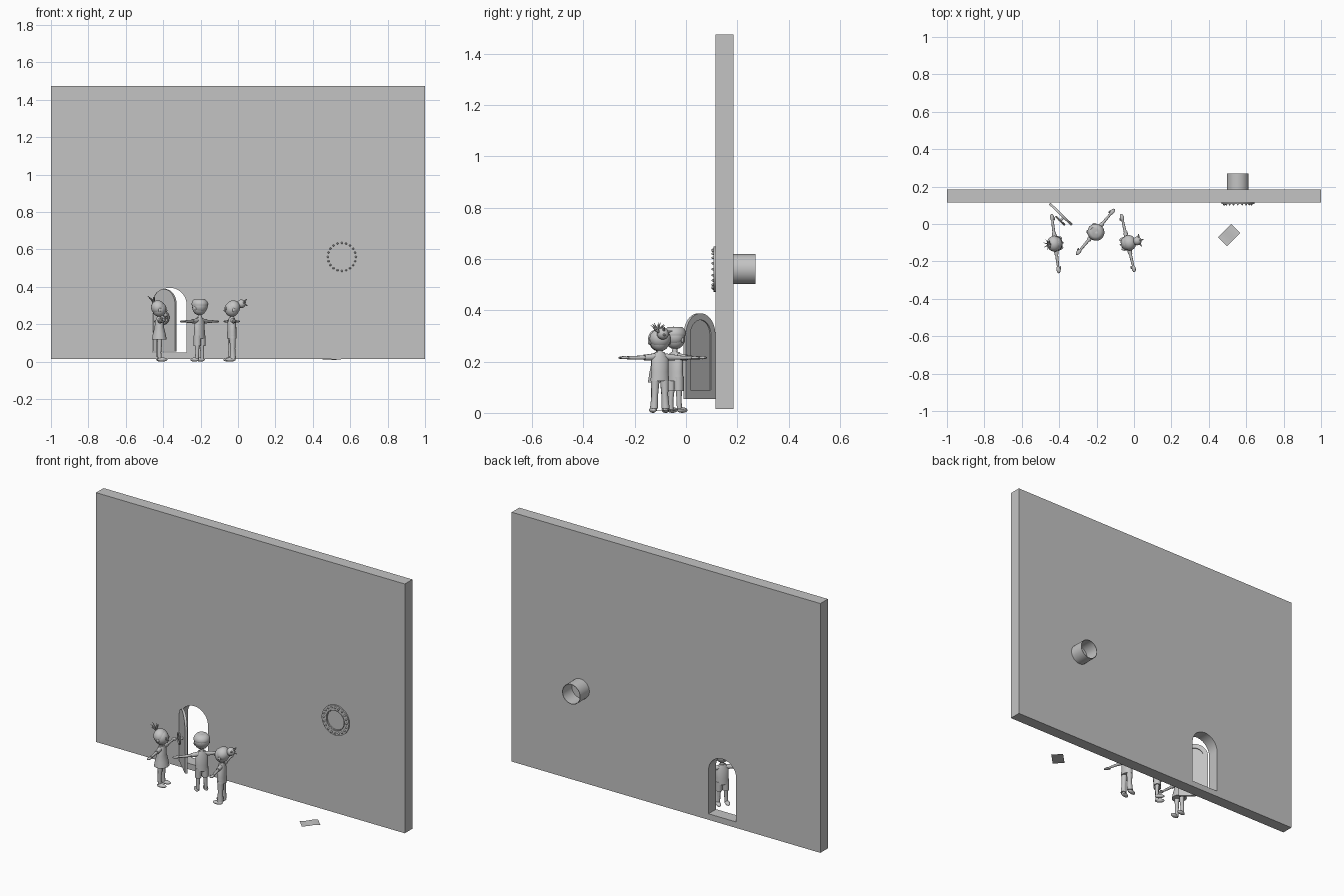
import bpy, bmesh, math
from mathutils import Matrix, Vector

if "Cube" in bpy.data.objects:
    bpy.data.objects.remove(bpy.data.objects["Cube"])

grey = bpy.data.materials.new("light_grey")
grey.diffuse_color = (0.55, 0.55, 0.55, 1)
grey.use_nodes = True
grey.node_tree.nodes["Principled BSDF"].inputs["Base Color"].default_value = grey.diffuse_color
ID = Matrix.Identity(4)


def add_mesh(name, me, M=ID, angle=40):
    me.transform(M)
    me.materials.clear()
    me.materials.append(grey)
    for p in me.polygons:
        p.use_smooth = True
    me.set_sharp_from_angle(angle=math.radians(angle))
    ob = bpy.data.objects.new(name, me)
    bpy.context.scene.collection.objects.link(ob)
    return ob


def finish(name, bm, M=ID, angle=40):
    bmesh.ops.recalc_face_normals(bm, faces=bm.faces)
    me = bpy.data.meshes.new(name)
    bm.to_mesh(me)
    bm.free()
    return add_mesh(name, me, M, angle)


def ball(name, c, r, M=ID, tilt=0, n=18):
    bm = bmesh.new()
    bmesh.ops.create_uvsphere(bm, u_segments=n, v_segments=max(6, n // 2 + 2), radius=1)
    bm.transform(Matrix.Translation(c) @ Matrix.Rotation(tilt, 4, 'Y') @ Matrix.Diagonal((*r, 1)))
    return finish(name, bm, M, 80)


def loft(name, axis, secs, M=ID, n=16):
    """secs: (centre, radius 1, radius 2); rings stand across the Y or Z axis."""
    bm = bmesh.new()
    rings = []
    for c, a, b in secs:
        ring = []
        for i in range(n):
            t = 2 * math.pi * i / n
            u, v = a * math.cos(t), b * math.sin(t)
            ring.append(bm.verts.new(Vector(c) + Vector((u, v, 0) if axis == 'Z' else (u, 0, v))))
        rings.append(ring)
    for p, q in zip(rings, rings[1:]):
        for i in range(n):
            bm.faces.new((p[i], p[(i + 1) % n], q[(i + 1) % n], q[i]))
    bm.faces.new(rings[0])
    bm.faces.new(rings[-1])
    return finish(name, bm, M, 50)


def lathe(name, profile, M, n=48):
    """Closed (radius, y) profile turned round the Y axis."""
    bm = bmesh.new()
    rings = [[bm.verts.new((r * math.cos(2 * math.pi * i / n), y, r * math.sin(2 * math.pi * i / n)))
              for i in range(n)] for r, y in profile]
    for k, p in enumerate(rings):
        q = rings[(k + 1) % len(rings)]
        for i in range(n):
            bm.faces.new((p[i], p[(i + 1) % n], q[(i + 1) % n], q[i]))
    return finish(name, bm, M)


def rod(name, a, b, r1, r2, M=ID, n=10):
    a, b = Vector(a), Vector(b)
    bm = bmesh.new()
    bmesh.ops.create_cone(bm, cap_ends=True, segments=n, radius1=r1, radius2=r2, depth=(b - a).length)
    bm.transform(Matrix.Translation((a + b) / 2) @ (b - a).to_track_quat('Z', 'Y').to_matrix().to_4x4())
    return finish(name, bm, M)


def arch(x0, x1, z0, top, n=20):
    r, cx = (x1 - x0) / 2, (x0 + x1) / 2
    pts = [(x0, z0), (x1, z0)]
    return pts + [(cx + r * math.cos(math.pi * i / n), top - r + r * math.sin(math.pi * i / n))
                  for i in range(n + 1)]


def slab(name, outlines, y0, y1, M=ID):
    """Upright plate from outlines in x, z; later outlines are holes."""
    cu = bpy.data.curves.new(name, 'CURVE')
    cu.dimensions, cu.fill_mode, cu.extrude = '2D', 'BOTH', (y1 - y0) / 2
    for pts in outlines:
        s = cu.splines.new('POLY')
        s.points.add(len(pts) - 1)
        for p, (x, z) in zip(s.points, pts):
            p.co = (x, z, 0, 1)
        s.use_cyclic_u = True
    tmp = bpy.data.objects.new("tmp", cu)
    bpy.context.scene.collection.objects.link(tmp)
    bpy.context.view_layer.update()
    me = bpy.data.meshes.new_from_object(tmp.evaluated_get(bpy.context.evaluated_depsgraph_get()))
    bpy.data.objects.remove(tmp)
    me.transform(Matrix.Translation((0, (y0 + y1) / 2, 0)) @ Matrix.Rotation(math.pi / 2, 4, 'X'))
    bm = bmesh.new()
    bm.from_mesh(me)
    bmesh.ops.remove_doubles(bm, verts=bm.verts, dist=1e-5)
    return finish(name, bm, M, 30)


# Wall with arched doorway
slab("wall", [[(-1, .015), (1, .015), (1, 1.475), (-1, 1.475)], arch(-.455, -.275, .05, .395)], .115, .185)

# Open door: thin panel, raised rim on the inner side, hand wheel outside
D = Matrix.Translation((-.453, .108, 0)) @ Matrix.Rotation(math.radians(-44), 4, 'Z')
slab("door_panel", [arch(0, .165, .055, .388)], -.004, .003, D)
slab("door_rim", [arch(0, .165, .055, .388), arch(.025, .14, .09, .362)], .003, .009, D)
W = D @ Matrix.Translation((.105, -.024, .235))
lathe("wheel_rim", [(.031 + .005 * math.cos(t * math.pi / 4), .005 * math.sin(t * math.pi / 4))
                    for t in range(8)], W, 28)
rod("wheel_axle", (0, .021, 0), (0, -.006, 0), .007, .007, W)
for i in range(4):
    t = math.pi * i / 2 + .4
    rod("wheel_spoke", (0, 0, 0), (.03 * math.cos(t), 0, .03 * math.sin(t)), .003, .003, W, 6)

# Bolted round flange in front of the wall, open pipe behind it
P = Matrix.Translation((.555, 0, .56))
lathe("flange", [(.06, .107), (.088, .107), (.088, .116), (.06, .116)], P)
lathe("pipe", [(.0555, .107), (.0585, .107), (.0585, .27), (.0555, .27)], P)
for i in range(20):
    t = 2 * math.pi * i / 20
    c = (.075 * math.cos(t), .108, .075 * math.sin(t))
    ball("flange_bolt", c, (.0055, .009, .0055), P, n=8)

# Sheet of paper on the floor, slightly bent
bm = bmesh.new()
bmesh.ops.create_grid(bm, x_segments=8, y_segments=3, size=.5)
for v in bm.verts:
    v.co = (v.co.x * .1, v.co.y * .067, .011 + .002 * math.sin(v.co.x * 6))
finish("paper_sheet", bm, Matrix.Translation((.508, -.06, 0)) @ Matrix.Rotation(math.radians(45), 4, 'Z'))


def figure(tag, x, y, turn, kind):
    """Standing figure with arms spread, facing its own +x."""
    M = Matrix.Translation((x, y, 0)) @ Matrix.Rotation(math.radians(turn), 4, 'Z')
    up = .008 if kind == "boy" else 0
    hz = .281 + up
    # head and face
    ball(tag + "_head", (0, 0, hz), (.038, .039, .041), M, n=24)
    ball(tag + "_nose", (.039, 0, hz - .008), (.006, .005, .005), M, n=8)
    loft(tag + "_neck", 'Z', [((-.002, 0, .225), .012, .012), ((-.002, 0, .252), .010, .010)], M)
    for s in (-1, 1):
        ball(tag + "_ear", (-.002, s * .039, hz - .005), (.008, .005, .011), M, n=10)
        ball(tag + "_eye", (.034, s * .014, hz + .004), (.004, .006, .008), M, n=10)
        # arm: sleeve, forearm and flat hand with thumb
        loft(tag + "_sleeve", 'Y', [((0, s * .018, .219), .012, .014), ((0, s * .04, .217), .012, .012),
                                    ((0, s * .06, .216), .011, .011)], M)
        loft(tag + "_arm", 'Y', [((0, s * .05, .216), .008, .008), ((0, s * .09, .215), .0075, .0075),
                                 ((0, s * .125, .215), .006, .006)], M)
        ball(tag + "_hand", (0, s * .14, .215), (.011, .02, .006), M, n=12)
        ball(tag + "_thumb", (.012, s * .132, .215), (.004, .009, .004), M, n=8)
        # leg and shoe
        loft(tag + "_leg", 'Z', [((0, s * .022, .008), .010, .010), ((-.002, s * .021, .05), .010, .010),
                                 ((0, s * .019, .09), .012, .012), ((0, s * .018, .14), .015, .015)], M)
        ball(tag + "_shoe", (.013, s * .025, .011), (.028, .013, .011), M, n=14)
        if kind == "boy":
            loft(tag + "_shorts", 'Z', [((0, s * .019, .085), .020, .018), ((0, s * .018, .14), .021, .019)], M)
        if kind == "trousers":
            loft(tag + "_trouser_leg", 'Z', [((0, s * .023, .018), .017, .016), ((0, s * .020, .07), .014, .013),
                                             ((0, s * .018, .14), .018, .018)], M)
    # torso
    if kind == "dress":
        loft(tag + "_dress", 'Z', [((0, 0, .118), .040, .044), ((0, 0, .15), .034, .039), ((0, 0, .185), .025, .032),
                                   ((0, 0, .215), .022, .032), ((0, 0, .235), .014, .018)], M, 24)
    else:
        loft(tag + "_shirt", 'Z', [((0, 0, .125), .025, .037), ((0, 0, .16), .024, .034),
                                   ((0, 0, .21), .022, .034), ((0, 0, .237), .014, .018)], M, 24)
    # hair
    ball(tag + "_hair", (-.007, 0, hz + .008), (.037, .042, .039), M, tilt=-.3, n=24)
    if kind == "boy":
        loft(tag + "_hair_band", 'Z', [((-.003, 0, hz + .012), .043, .043), ((-.003, 0, hz + .02), .046, .045),
                                       ((-.002, 0, hz + .034), .040, .040), ((0, 0, hz + .046), .028, .028)], M, 24)
    elif kind == "dress":
        ball(tag + "_hair_tie", (-.03, 0, .318), (.010, .010, .010), M, n=10)
        for k in range(7):
            t = 2 * math.pi * k / 7
            tip = (-.043 + .02 * math.cos(t), .028 * math.sin(t), .347 + .006 * math.cos(2 * t))
            rod(tag + "_hair_spike", (-.03, 0, .318), tip, .006, .0008, M, 6)
    else:
        ball(tag + "_bun", (-.052, 0, .309), (.023, .024, .023), M)
        for tip in ((-.082, 0, .334), (-.085, 0, .30), (-.068, .035, .32), (-.068, -.035, .32)):
            rod(tag + "_bun_lock", (-.055, 0, .311), tip, .010, .002, M, 8)


figure("left_figure", -.421, -.105, 7, "dress")
figure("middle_figure", -.206, -.042, 140, "boy")
figure("right_figure", -.033, -.102, 193, "trousers")
